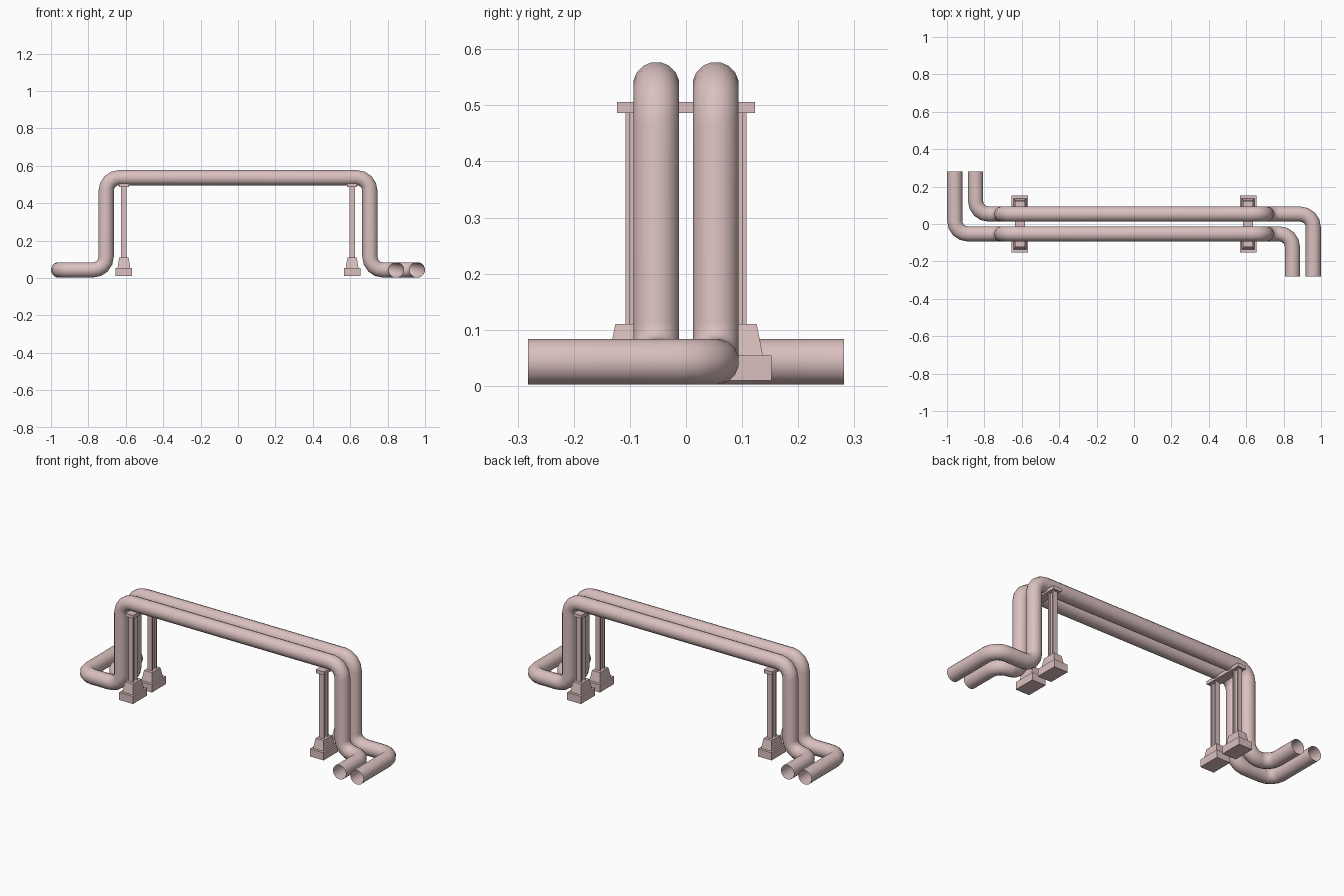
import bpy, bmesh, math
from mathutils import Vector

if "Cube" in bpy.data.objects:
    bpy.data.objects.remove(bpy.data.objects["Cube"])

mat = bpy.data.materials.new("painted_metal")
mat.diffuse_color = (0.70, 0.53, 0.52, 1)
mat.use_nodes = True
mat.node_tree.nodes["Principled BSDF"].inputs["Base Color"].default_value = mat.diffuse_color
R, BEND, SIDES, STEPS = 0.0415, 0.07, 16, 4
PX, LOW, HIGH, PY = 0.705, 0.043, 0.536, 0.053


def finish(name, bm):
    bmesh.ops.recalc_face_normals(bm, faces=bm.faces[:])
    mesh = bpy.data.meshes.new(name)
    bm.to_mesh(mesh)
    bm.free()
    mesh.materials.append(mat)
    ob = bpy.data.objects.new(name, mesh)
    bpy.context.collection.objects.link(ob)
    return ob


def rounded_path(corners):
    """Replace each inner corner by a circular elbow; return (point, tangent) pairs."""
    p = [Vector(c) for c in corners]
    out = [(p[0], (p[1] - p[0]).normalized())]
    for a, b, c in zip(p, p[1:], p[2:]):
        d1, d2 = (b - a).normalized(), (c - b).normalized()
        centre = b - d1 * BEND + d2 * BEND
        for i in range(STEPS + 1):
            t = math.pi / 2 * i / STEPS
            out.append((centre - d2 * BEND * math.cos(t) + d1 * BEND * math.sin(t),
                        d1 * math.cos(t) + d2 * math.sin(t)))
    out.append((p[-1], (p[-1] - p[-2]).normalized()))
    return out


def pipe(name, corners):
    """Open-ended round tube swept along the path with a twist-free frame."""
    bm = bmesh.new()
    path = rounded_path(corners)
    up, last, prev = Vector((0, 0, 1)), path[0][1], None
    for point, tan in path:
        up = last.rotation_difference(tan) @ up
        side = tan.cross(up)
        ring = []
        for k in range(SIDES):
            a = 2 * math.pi * (k + 0.5) / SIDES
            ring.append(bm.verts.new(point + (up * math.cos(a) + side * math.sin(a)) * R))
        if prev:
            for k in range(SIDES):
                j = (k + 1) % SIDES
                f = bm.faces.new((prev[k], prev[j], ring[j], ring[k]))
                f.smooth = True
        prev, last = ring, tan
    return finish(name, bm)


def frustum(bm, x, y, z0, z1, bottom, top):
    """Box whose bottom and top half-sizes may differ."""
    rings = []
    for z, (hx, hy) in ((z0, bottom), (z1, top)):
        rings.append([bm.verts.new((x + sx * hx, y + sy * hy, z))
                      for sx, sy in ((-1, -1), (1, -1), (1, 1), (-1, 1))])
    lo, hi = rings
    bm.faces.new(lo[::-1])
    bm.faces.new(hi)
    for i in range(4):
        j = (i + 1) % 4
        bm.faces.new((lo[i], lo[j], hi[j], hi[i]))


# Two pipes, each the other turned half way round the vertical axis
corners = [(-0.847, 0.282, LOW), (-0.847, PY, LOW), (-PX, PY, LOW), (-PX, PY, HIGH),
           (PX, PY, HIGH), (PX, PY, LOW), (0.9585, PY, LOW), (0.9585, -0.282, LOW)]
pipe("back_pipe", corners)
pipe("front_pipe", [(-x, -y, z) for x, y, z in corners])

for sx, lr in ((-1, "left"), (1, "right")):
    x = sx * 0.61
    # Cross beam carrying both pipes
    bm = bmesh.new()
    frustum(bm, x, 0, 0.486, 0.506, (0.026, 0.123), (0.026, 0.123))
    finish(lr + "_cross_beam", bm)
    for sy, fb in ((-1, "front"), (1, "back")):
        y = sy * 0.087
        # Footing: block with tapered plinth
        bm = bmesh.new()
        frustum(bm, x, y, 0.01, 0.054, (0.044, 0.065), (0.044, 0.065))
        frustum(bm, x, y, 0.054, 0.11, (0.034, 0.05), (0.025, 0.039))
        finish(f"{lr}_{fb}_footing", bm)
        # I-section post
        w, h, web, fl = 0.0145, 0.021, 0.004, 0.013
        half = [(-w, -h), (w, -h), (w, -fl), (web, -fl), (web, fl), (w, fl)]
        outline = half + [(w, h), (-w, h), (-w, fl), (-web, fl), (-web, -fl), (-w, -fl)]
        bm = bmesh.new()
        face = bm.faces.new([bm.verts.new((x + a, y + b, 0.11)) for a, b in outline])
        ext = bmesh.ops.extrude_face_region(bm, geom=[face], use_keep_orig=True)
        bmesh.ops.translate(bm, vec=(0, 0, 0.376),
                            verts=[v for v in ext["geom"] if isinstance(v, bmesh.types.BMVert)])
        finish(f"{lr}_{fb}_post", bm)
